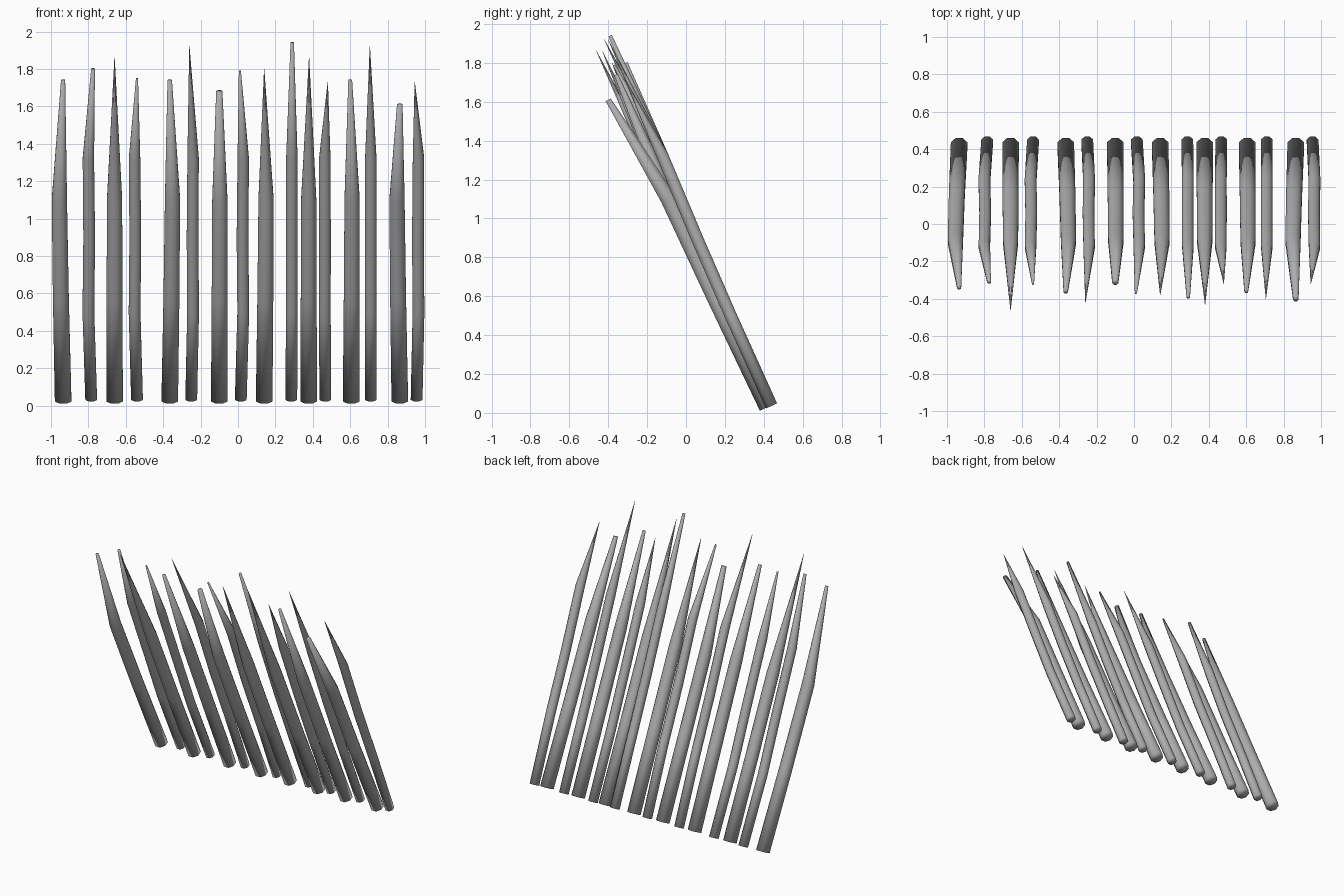
import bpy, bmesh, math
from mathutils import Vector

default_cube = bpy.data.objects.get("Cube")
if default_cube:
    bpy.data.objects.remove(default_cube, do_unlink=True)

# Single flat grey
grey = bpy.data.materials.new("plain_grey")
grey.use_nodes = True
colour = (0.42, 0.42, 0.42, 1)
grey.diffuse_color = colour
grey.node_tree.nodes["Principled BSDF"].inputs["Base Color"].default_value = colour

SIDES = 8
SHARP = 0.001
LEAN = Vector((0, -0.42, 0.9)).normalized()   # shared leaning direction
SIDEWAYS = Vector((1, 0, 0))
UPRIGHT = LEAN.cross(SIDEWAYS)


def add_ring(bm, centre, radius):
    """Ring of vertices square to the lean of the stakes."""
    verts = []
    for i in range(SIDES):
        a = math.tau * (i + 0.5) / SIDES
        verts.append(bm.verts.new(
            centre + radius * (math.cos(a) * SIDEWAYS + math.sin(a) * UPRIGHT)))
    return verts


def make_stake(name, rings, capped_tip):
    """Bent shaft lofted through (centre, radius) rings."""
    bm = bmesh.new()
    loops = [add_ring(bm, c, r) for c, r in rings]
    for low, high in zip(loops, loops[1:]):
        for i in range(SIDES):
            j = (i + 1) % SIDES
            bm.faces.new((low[i], low[j], high[j], high[i]))
    bm.faces.new(loops[0][::-1])
    if capped_tip:
        bm.faces.new(loops[-1])
    bmesh.ops.recalc_face_normals(bm, faces=bm.faces)
    for face in bm.faces:
        face.smooth = True
    mesh = bpy.data.meshes.new(name)
    bm.to_mesh(mesh)
    bm.free()
    mesh.materials.append(grey)
    obj = bpy.data.objects.new(name, mesh)
    bpy.context.collection.objects.link(obj)


# Each stake: base x, sideways bow, tip x, tip y, tip z, tip radius
stakes = [
    (-.935, -.02, -.935, -.34, 1.74, .012),
    (-.785, -.015, -.775, -.31, 1.8, .011),
    (-.66, 0, -.66, -.46, 1.86, SHARP),
    (-.54, -.013, -.54, -.32, 1.75, .006),
    (-.365, .015, -.365, -.36, 1.74, .013),
    (-.25, .01, -.26, -.42, 1.92, SHARP),
    (-.1, .003, -.1, -.31, 1.68, .018),
    (.015, .013, .01, -.37, 1.79, .006),
    (.14, .01, .14, -.38, 1.8, SHARP),
    (.285, .003, .29, -.39, 1.94, .01),
    (.378, 0, .38, -.43, 1.86, SHARP),
    (.467, -.003, .48, -.32, 1.73, SHARP),
    (.605, .005, .6, -.36, 1.74, .011),
    (.71, 0, .705, -.4, 1.92, SHARP),
    (.865, -.015, .865, -.4, 1.61, .016),
    (.955, .01, .945, -.32, 1.73, SHARP),
]

# Thick and thin stakes alternate along the row
for n, (x, bow, tip_x, tip_y, tip_z, tip_r) in enumerate(stakes):
    tip = (Vector((tip_x, tip_y, tip_z)), tip_r)
    if n % 2 == 0:
        kind = "thick_stake"
        rings = [(Vector((x, .42, .03)), .048),
                 (Vector((x + bow * .6, .16, .57)), .046),
                 (Vector((x + bow, -.09, 1.1)), .044), tip]
    else:
        kind = "thin_stake"
        rings = [(Vector((x, .44, .036)), .034),
                 (Vector((x + bow, .23, .5)), .034),
                 (Vector((x + bow * .7, .06, .89)), .034),
                 (Vector((x + bow, -.12, 1.32)), .033), tip]
    make_stake(f"{kind}_{n + 1}", rings, tip_r > SHARP)
